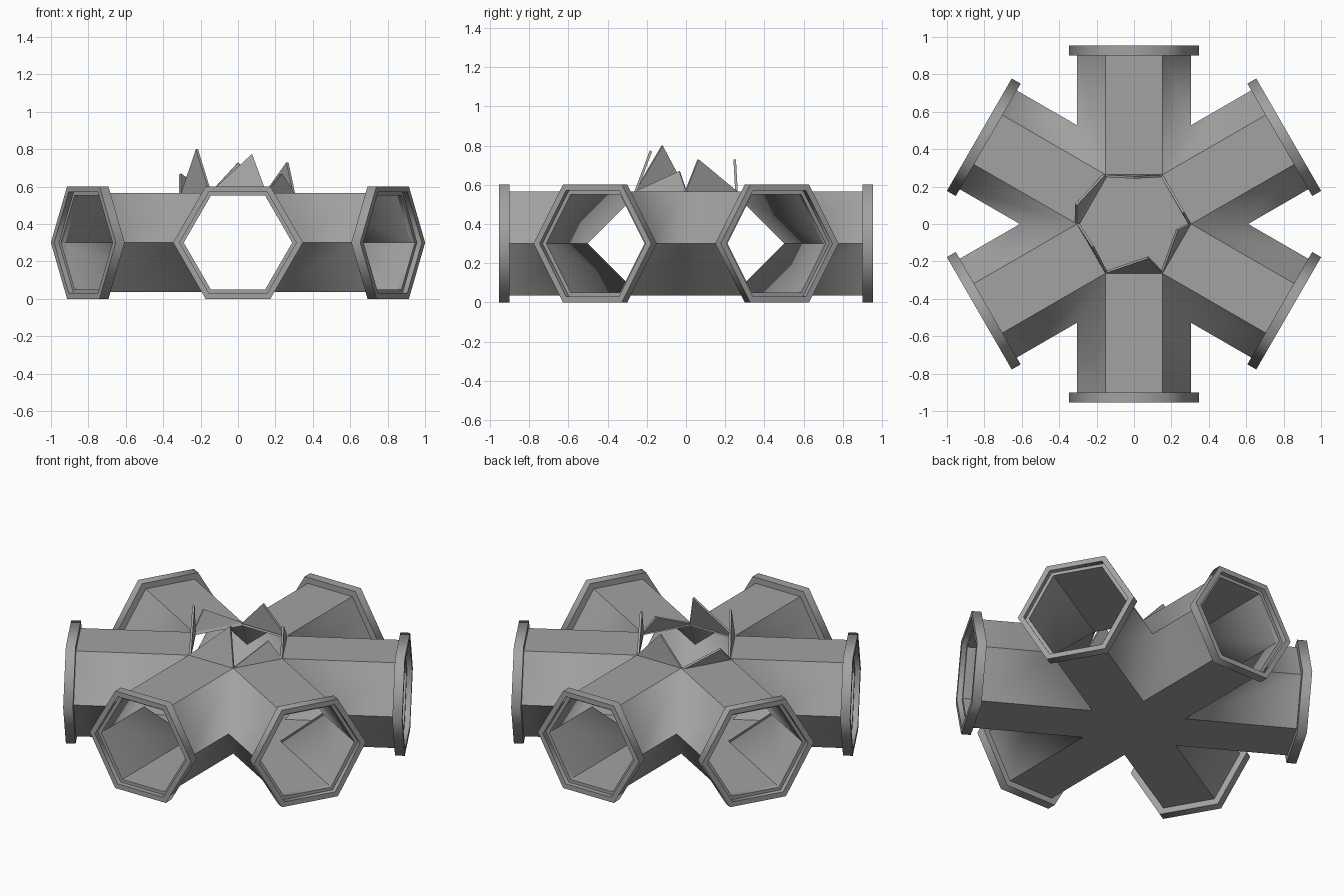
import bpy, bmesh
from math import cos, sin, pi, sqrt, radians
from mathutils import Vector, Matrix

if "Cube" in bpy.data.objects:
    bpy.data.objects.remove(bpy.data.objects["Cube"], do_unlink=True)

MID = 0.3005                      # height of the tube axes
TUBE, BORE, FLANGE = 0.305, 0.29, 0.347
END = 0.925                       # distance of the tube ends from the centre

grey = bpy.data.materials.new("plain grey")
grey.use_nodes = True
colour = (0.36, 0.36, 0.36, 1)
grey.diffuse_color = colour
grey.node_tree.nodes["Principled BSDF"].inputs["Base Color"].default_value = colour


def hexagon(radius):
    """Corners of an upright hexagon as (sideways, height)."""
    return [(radius * cos(k * pi / 3), MID + radius * sin(k * pi / 3)) for k in range(6)]


def turn(k):
    return Matrix.Rotation(k * pi / 3, 3, 'Z')


def finish(name, bm, is_smooth):
    """Clean the mesh, mark its sharp edges and make the object."""
    bmesh.ops.remove_doubles(bm, verts=bm.verts, dist=0.0005)
    bmesh.ops.recalc_face_normals(bm, faces=bm.faces)
    for f in bm.faces:
        f.smooth = True
    for e in bm.edges:
        e.smooth = is_smooth(e)
    mesh = bpy.data.meshes.new(name)
    bm.to_mesh(mesh)
    bm.free()
    mesh.materials.append(grey)
    obj = bpy.data.objects.new(name, mesh)
    bpy.context.collection.objects.link(obj)
    return obj


def face(bm, points):
    bm.faces.new([bm.verts.new(p) for p in points])


# Hub: six hexagonal tubes mitred together, with an open top
bm = bmesh.new()
shells = []
for radius in (TUBE, BORE):
    corners = hexagon(radius)
    near = [Vector((u, sqrt(3) * abs(u), z)) for u, z in corners]
    far = [Vector((u, END, z)) for u, z in corners]
    shells.append((near, far))
    face(bm, [turn(k) @ near[4] for k in range(6)])          # floor
for k in range(6):
    rot = turn(k)
    for i in range(6):
        j = (i + 1) % 6
        for near, far in shells:
            face(bm, [rot @ p for p in (near[i], near[j], far[j], far[i])])
        (near_out, far_out), (near_in, far_in) = shells
        face(bm, [rot @ p for p in (far_out[i], far_out[j], far_in[j], far_in[i])])
    # Rim of the opening
    face(bm, [rot @ p for p in (near_out[1], near_out[2], near_in[2], near_in[1])])


def is_valley(e):
    a, b = (v.co for v in e.verts)
    return abs(a.z - b.z) > 0.1 and max(a.xy.length, b.xy.length) < 0.7


finish("tube_hub", bm, is_valley)

# Flanges: stepped hexagonal collars, one on each tube end
collar = [(FLANGE, 0.9), (FLANGE, 0.955), (0.312, 0.955),
          (0.312, END), (BORE, END), (BORE, 0.9)]
for k in range(6):
    bm = bmesh.new()
    rings = [[turn(k) @ Vector((u, y, z)) for u, z in hexagon(r)] for r, y in collar]
    for a, b in zip(rings, rings[1:] + rings[:1]):
        for i in range(6):
            j = (i + 1) % 6
            face(bm, (a[i], a[j], b[j], b[i]))
    axis = turn(k) @ Vector((0, 1, 0))
    finish(f"end_flange_{k + 1}", bm,
           lambda e: abs((e.verts[0].co - e.verts[1].co).normalized().dot(axis)) > 0.9)

# Shards: broken triangular plates standing on the edges of the opening
tips = [(0.27, 0.065, 0.73), (0, 0.255, 0.73), (-0.305, 0.1, 0.67),
        (-0.225, -0.125, 0.80), (0.075, -0.185, 0.775), (0.235, -0.035, 0.67)]
top = MID + TUBE * sin(pi / 3)
for k, tip in enumerate(tips):
    a, b = (Vector((TUBE * cos(t * pi / 3), TUBE * sin(t * pi / 3), top)) for t in (k, k + 1))
    tip = Vector(tip)
    normal = (b - a).cross(tip - a).normalized()
    if normal.dot(a + b) > 0:
        normal = -normal
    front = [a, b, tip]
    back = [p + normal * 0.013 for p in front]
    bm = bmesh.new()
    face(bm, front)
    face(bm, back)
    for i in range(3):
        j = (i + 1) % 3
        face(bm, (front[i], front[j], back[j], back[i]))
    finish(f"top_shard_{k + 1}", bm, lambda e: False)
